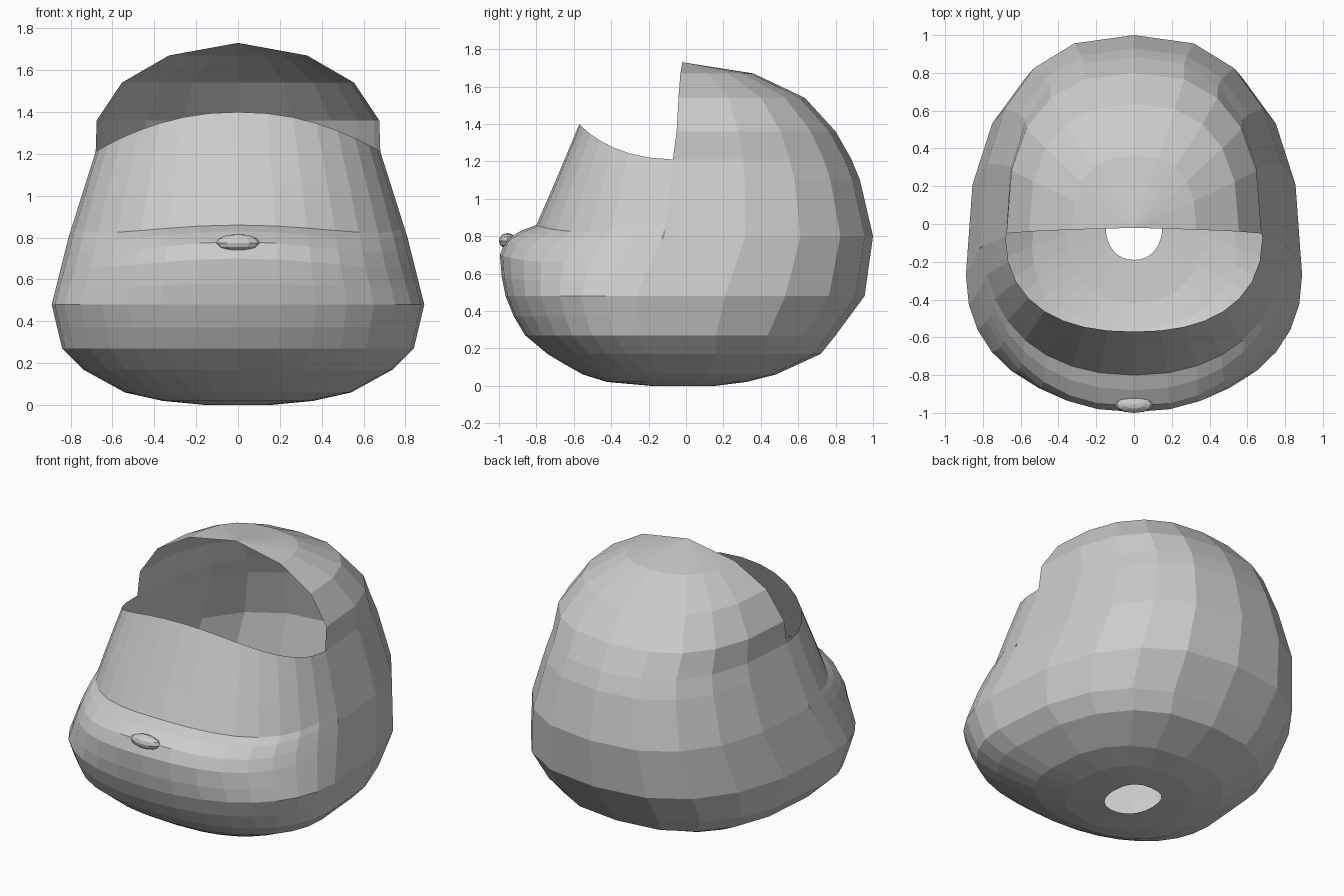
import bpy, bmesh, math

if "Cube" in bpy.data.objects:
    bpy.data.objects.remove(bpy.data.objects["Cube"])

# Horizontal sections: z, half width, y of widest point, back y
SIDE = [(0.0, .15, -.01, .16), (.02, .36, -.06, .32), (.06, .54, -.12, .48),
        (.17, .74, -.2, .72), (.27, .84, -.25, .80), (.48, .89, -.27, .955),
        (.8, .81, -.12, 1.0), (1.1, .715, -.08, .93), (1.21, .68, -.07, .885),
        (1.36, .675, -.05, .80), (1.54, .555, -.04, .635),
        (1.67, .33, -.03, .36), (1.73, 0, -.02, -.02)]
# Front profile on the centre line: z, y
FRONT = [(0.0, -.19), (.02, -.42), (.06, -.55), (.11, -.64), (.17, -.74),
         (.27, -.86), (.37, -.92), (.48, -.965), (.58, -.985), (.7, -.995),
         (.78, -.965), (.83, -.88), (.86, -.80), (1.1, -.695), (1.4, -.57)]


def sample(table, z):
    """Linear interpolation in a table keyed by z."""
    for a, b in zip(table, table[1:]):
        if z <= b[0] + 1e-6:
            t = (z - a[0]) / (b[0] - a[0])
            return [p + (q - p) * t for p, q in zip(a[1:], b[1:])]
    return list(table[-1][1:])


def power(v, n):
    return math.copysign(abs(v) ** (2 / n), v) if abs(v) > 1e-9 else 0.0


def back_point(z, a):
    w, cy, yb = sample(SIDE, z)
    return (w * power(math.cos(a), 2.5),
            cy + (yb - cy) * power(math.sin(a), 2.5), z)


def front_point(z, a):
    s = math.sin(a)
    if z > .86:                      # stretch the upper rows to the curved rim
        rim = 1.21 + .19 * s ** 1.8
        z = .86 + (z - .86) / .35 * (rim - .86)
    w, cy, _ = sample(SIDE, z)
    if z > 1.21:
        w, cy = .68 - .3 * (z - 1.21), -.07
    yf = sample(FRONT, z)[0]
    x = w * power(math.cos(a), 2.2)
    y = cy + (yf - cy) * power(s, 2.2)
    bump = max(0, 1 - abs(z - .78) / .3)   # muzzle droops to the sides
    return x, y, z - .2 * x * x * bump * s


def loft(bm, func, levels, steps):
    rows = [[bm.verts.new(func(z, math.pi * i / steps)) for i in range(steps + 1)]
            for z in levels]
    for lo, hi in zip(rows, rows[1:]):
        for i in range(steps):
            bm.faces.new((lo[i], lo[i + 1], hi[i + 1], hi[i]))


def finish(name, bm):
    bmesh.ops.recalc_face_normals(bm, faces=bm.faces)
    mesh = bpy.data.meshes.new(name)
    bm.to_mesh(mesh)
    bm.free()
    bpy.context.collection.objects.link(bpy.data.objects.new(name, mesh))


# Head shell: coarse back dome plus finer face, open at the top and neck
bm = bmesh.new()
loft(bm, back_point, [row[0] for row in SIDE], 10)
loft(bm, front_point, [p[0] for p in FRONT[:13]] + [.98, 1.1, 1.21], 16)
bmesh.ops.remove_doubles(bm, verts=bm.verts, dist=.0005)
finish("head_shell", bm)

# Nose: small low-poly button at the top of the muzzle
bm = bmesh.new()
bmesh.ops.create_uvsphere(bm, u_segments=12, v_segments=6, radius=1)
for v in bm.verts:
    v.co = (v.co.x * .105, -.955 + v.co.y * .045, .775 + v.co.z * .042)
finish("nose", bm)
